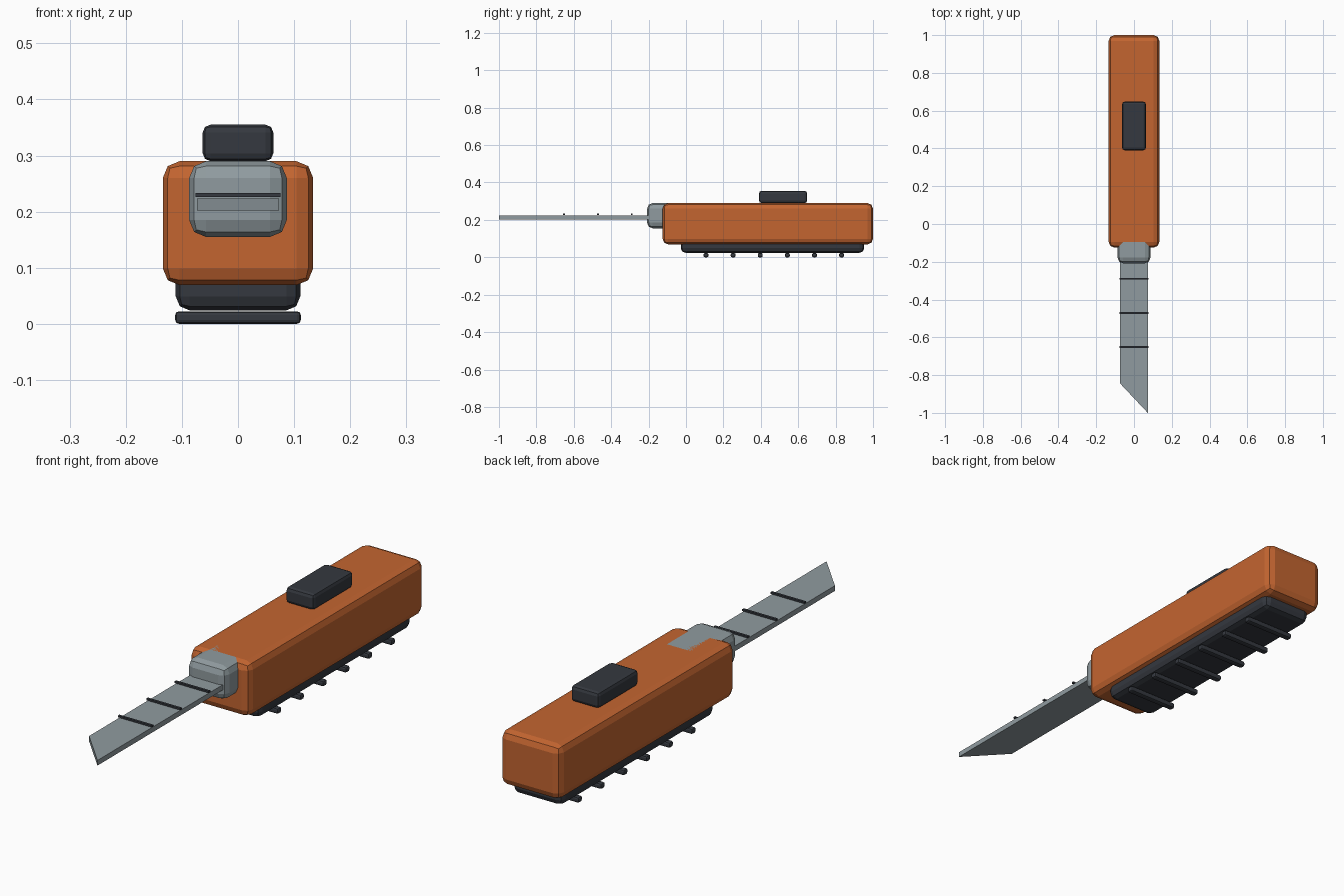
import bpy
import bmesh

if "Cube" in bpy.data.objects:
    bpy.data.objects.remove(bpy.data.objects["Cube"])


def material(name, rgb):
    m = bpy.data.materials.new(name)
    m.diffuse_color = (*rgb, 1)
    m.use_nodes = True
    m.node_tree.nodes["Principled BSDF"].inputs["Base Color"].default_value = m.diffuse_color
    return m


ORANGE = material("orange_plastic", (0.55, 0.13, 0.03))
DARK = material("dark_rubber", (0.035, 0.04, 0.05))
STEEL = material("steel", (0.28, 0.33, 0.35))


def add_object(name, bm, mat):
    me = bpy.data.meshes.new(name)
    bm.to_mesh(me)
    bm.free()
    me.materials.append(mat)
    ob = bpy.data.objects.new(name, me)
    bpy.context.collection.objects.link(ob)
    return ob


def box(name, half_x, y, z, mat, bevel=0.0):
    """Box centred on x = 0, spanning the y and z ranges, with rounded edges."""
    bm = bmesh.new()
    bmesh.ops.create_cube(bm, size=1)
    for v in bm.verts:
        v.co.x *= 2 * half_x
        v.co.y = y[0] if v.co.y < 0 else y[1]
        v.co.z = z[0] if v.co.z < 0 else z[1]
    ob = add_object(name, bm, mat)
    if bevel:
        mod = ob.modifiers.new("rounded_edges", 'BEVEL')
        mod.width = bevel
        mod.segments = 2
    return ob


# Handle, thumb slider and blade collar
box("handle", 0.134, (-0.125, 1.0), (0.069, 0.29), ORANGE, 0.03)
box("thumb_slider", 0.063, (0.39, 0.648), (0.29, 0.355), DARK, 0.014)
box("blade_collar", 0.087, (-0.208, 0.07), (0.155, 0.29), STEEL, 0.03)

# Rubber grip with cross ribs underneath
box("grip", 0.111, (-0.028, 0.953), (0.024, 0.1), DARK, 0.025)
for i in range(6):
    y = 0.107 + 0.145 * i
    box(f"grip_rib_{i + 1}", 0.112, (y - 0.013, y + 0.013), (0, 0.0225), DARK, 0.007)

# Blade: slanted outline extruded upwards
bm = bmesh.new()
outline = [(-0.073, 0.0), (-0.073, -0.845), (0.073, -1.0), (0.073, 0.0)]
face = bm.faces.new([bm.verts.new((x, y, 0.202)) for x, y in outline])
top = bmesh.ops.extrude_face_region(bm, geom=[face])["geom"]
bmesh.ops.translate(bm, vec=(0, 0, 0.021),
                    verts=[g for g in top if isinstance(g, bmesh.types.BMVert)])
bmesh.ops.recalc_face_normals(bm, faces=bm.faces)
add_object("blade", bm, STEEL)

# Snap-off score lines on the blade
for i in range(3):
    y = -0.29 - 0.181 * i
    box(f"score_line_{i + 1}", 0.076, (y - 0.005, y + 0.005), (0.226, 0.233), DARK)
